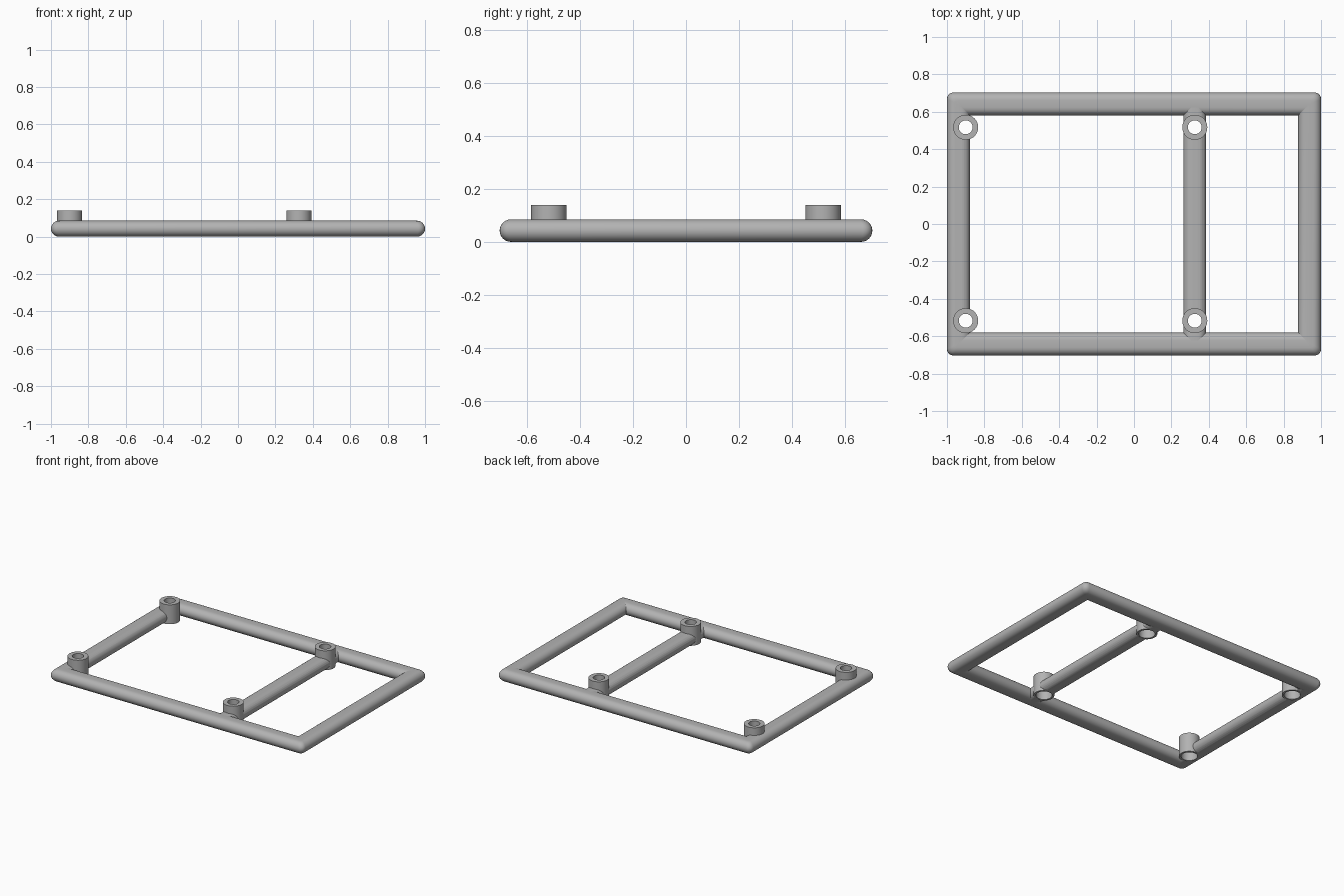
import bpy, bmesh, math

if "Cube" in bpy.data.objects:
    bpy.data.objects.remove(bpy.data.objects["Cube"])

HX, HY = 1.0, 0.703        # outer half sizes of the frame
W, H = 0.122, 0.085        # tube width and height
R = H / 2
BOSSES = [(x, y) for x in (-0.9, 0.325) for y in (-0.517, 0.517)]

grey = bpy.data.materials.new("plain grey")
grey.diffuse_color = (0.45, 0.45, 0.45, 1)
grey.use_nodes = True
grey.node_tree.nodes["Principled BSDF"].inputs["Base Color"].default_value = grey.diffuse_color


def stadium(n=12):
    """Tube section: (sideways, height) points with half-round sides."""
    pts = []
    for side in (1, -1):
        for i in range(n + 1):
            a = -math.pi / 2 + math.pi * i / n
            pts.append((side * (W / 2 - R + R * math.cos(a)), R + side * R * math.sin(a)))
    return pts


def rounded_rect(hx, hy, r, n=5):
    pts = []
    for q, (sx, sy) in enumerate([(1, 1), (-1, 1), (-1, -1), (1, -1)]):
        for i in range(n + 1):
            a = math.pi / 2 * (q + i / n)
            pts.append((sx * (hx - r) + r * math.cos(a), sy * (hy - r) + r * math.sin(a)))
    return pts


def skin(name, rings, closed=False, caps=False):
    """Bridge equal-length loops of points into a mesh object."""
    bm = bmesh.new()
    loops = [[bm.verts.new(p) for p in ring] for ring in rings]
    n = len(loops[0])
    for k in range(len(loops) - (0 if closed else 1)):
        a, b = loops[k], loops[(k + 1) % len(loops)]
        for i in range(n):
            j = (i + 1) % n
            bm.faces.new((a[i], a[j], b[j], b[i]))
    if caps:
        bm.faces.new(loops[0][::-1])
        bm.faces.new(loops[-1])
    bmesh.ops.remove_doubles(bm, verts=bm.verts, dist=1e-6)
    bmesh.ops.recalc_face_normals(bm, faces=bm.faces)
    me = bpy.data.meshes.new(name)
    bm.to_mesh(me)
    bm.free()
    me.materials.append(grey)
    ob = bpy.data.objects.new(name, me)
    bpy.context.collection.objects.link(ob)
    return ob


def lathe(name, profile, x, y, closed=True, caps=False, n=40):
    rings = [[(x + r * math.cos(2 * math.pi * i / n), y + r * math.sin(2 * math.pi * i / n), z)
              for i in range(n)] for r, z in profile]
    return skin(name, rings, closed, caps)


def smooth(ob):
    bpy.ops.object.select_all(action='DESELECT')
    ob.select_set(True)
    bpy.context.view_layer.objects.active = ob
    bpy.ops.object.shade_smooth_by_angle(angle=math.radians(35))


# Outer frame: rounded rectangles stacked around the tube section
rings = []
for s, z in stadium():
    d = W / 2 - s
    r = 0.002 + 0.033 * max(0, s / (W / 2))
    rings.append([(px, py, z) for px, py in rounded_rect(HX - d, HY - d, r)])
frame = skin("outer_frame", rings, closed=True)

# Cross bar running front to back, ends buried in the frame
bar = skin("cross_bar", [[(0.325 + s, y, z) for s, z in stadium()]
                         for y in (-HY + W / 2, HY - W / 2)], caps=True)

# Hollow mounting bosses with a wider recess underneath
for k, (x, y) in enumerate(BOSSES):
    boss = lathe(f"mounting_boss_{k + 1}",
                 [(0.067, 0.001), (0.067, 0.139), (0.037, 0.139),
                  (0.037, 0.07), (0.053, 0.07), (0.053, 0.001)], x, y)
    smooth(boss)
    # Clear the tubes from inside the boss
    cutter = lathe(f"boss_cutter_{k + 1}", [(0.06, -0.1), (0.06, 0.2)], x, y,
                   closed=False, caps=True)
    cutter.hide_render = True
    cutter.hide_set(True)
    for ob in ([frame, bar] if x > 0 else [frame]):
        m = ob.modifiers.new("boss_hole", 'BOOLEAN')
        m.operation = 'DIFFERENCE'
        m.solver = 'EXACT'
        m.object = cutter

smooth(frame)
smooth(bar)
